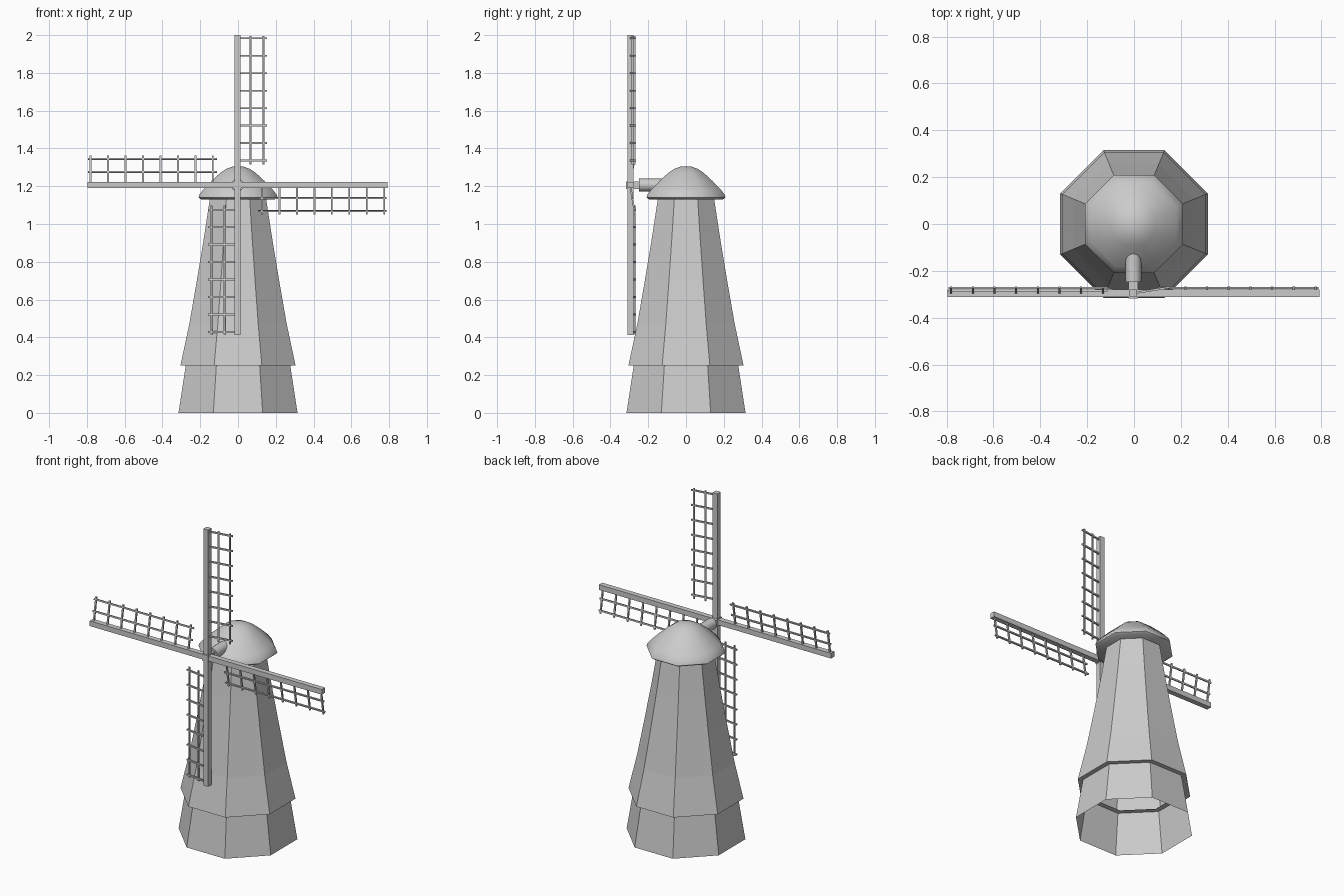
import bpy, bmesh, math
from mathutils import Vector, Matrix

if "Cube" in bpy.data.objects:
    bpy.data.objects.remove(bpy.data.objects["Cube"], do_unlink=True)

# One plain grey for the whole mill
grey = bpy.data.materials.new("light grey")
grey.use_nodes = True
colour = (0.6, 0.6, 0.6, 1)
grey.diffuse_color = colour
grey.node_tree.nodes["Principled BSDF"].inputs["Base Color"].default_value = colour


def finish(bm, name, smooth=None):
    mesh = bpy.data.meshes.new(name)
    bm.to_mesh(mesh)
    bm.free()
    mesh.materials.append(grey)
    ob = bpy.data.objects.new(name, mesh)
    bpy.context.collection.objects.link(ob)
    if smooth:
        bpy.ops.object.select_all(action='DESELECT')
        ob.select_set(True)
        bpy.context.view_layer.objects.active = ob
        bpy.ops.object.shade_smooth_by_angle(angle=math.radians(smooth))
    return ob


def octagon_tower(name, profile, smooth=None):
    """Eight-sided shell from (apothem, z) points, listed bottom to top on the outside."""
    bm = bmesh.new()
    rings = []
    for apothem, z in profile:
        if apothem == 0:
            rings.append([bm.verts.new((0, 0, z))] * 8)
            continue
        r = apothem / math.cos(math.pi / 8)
        angles = [math.pi / 8 + i * math.pi / 4 for i in range(8)]
        rings.append([bm.verts.new((r * math.cos(a), r * math.sin(a), z)) for a in angles])
    for lo, hi in zip(rings, rings[1:]):
        for i in range(8):
            j = (i + 1) % 8
            corners = [lo[i], lo[j], hi[j], hi[i]]
            bm.faces.new(list(dict.fromkeys(corners)))
    return finish(bm, name, smooth)


def add_box(bm, lo, hi):
    lo, hi = Vector(lo), Vector(hi)
    mat = Matrix.Translation((lo + hi) / 2) @ Matrix.Diagonal((*(hi - lo), 1))
    bmesh.ops.create_cube(bm, size=1, matrix=mat)


# Tower body: open base, overhanging flared body with a lip inside
octagon_tower("base", [(0.315, 0), (0.277, 0.25)])
octagon_tower("tower", [(0.245, 0.25), (0.305, 0.25), (0.258, 0.47),
                        (0.218, 0.70), (0.180, 0.93), (0.148, 1.14)])

# Domed cap with a short rim and a closed underside
octagon_tower("cap", [(0, 1.135), (0.195, 1.13), (0.209, 1.14), (0.205, 1.155),
                      (0.182, 1.185), (0.138, 1.230), (0.092, 1.272),
                      (0.062, 1.292), (0.032, 1.303), (0, 1.306)], smooth=50)

# Wind shaft and hub
HUB = Vector((-0.003, -0.295, 1.206))
bm = bmesh.new()
bmesh.ops.create_cone(bm, cap_ends=True, segments=16, radius1=0.034, radius2=0.034, depth=0.2,
                      matrix=Matrix.Translation((HUB.x, -0.148, HUB.z)) @ Matrix.Rotation(math.pi / 2, 4, 'X'))
finish(bm, "wind_shaft", smooth=35)
bm = bmesh.new()
add_box(bm, HUB + Vector((-0.02, -0.022, -0.02)), HUB + Vector((0.02, 0.05, 0.02)))
finish(bm, "hub")

# Four sails: a square arm and a slightly pitched lattice trailing on one side
T = 0.0045
PITCH = Matrix.Rotation(math.radians(9), 4, 'Z')
for k, side in enumerate(("top", "right", "bottom", "left")):
    place = Matrix.Translation(HUB) @ Matrix.Rotation(k * math.pi / 2, 4, 'Y')

    bm = bmesh.new()
    add_box(bm, (-0.016, -0.016, 0), (0.016, 0.016, 0.794))
    finish(bm, side + "_sail_arm").matrix_world = place

    bm = bmesh.new()
    for x in (0.07, 0.14):
        add_box(bm, (x - T, -T, 0.108), (x + T, T, 0.79))
    for i in range(8):
        z = 0.13 + i * 0.0925
        add_box(bm, (0, -T, z - T), (0.157, T, z + T))
    finish(bm, side + "_sail_lattice").matrix_world = place @ PITCH
